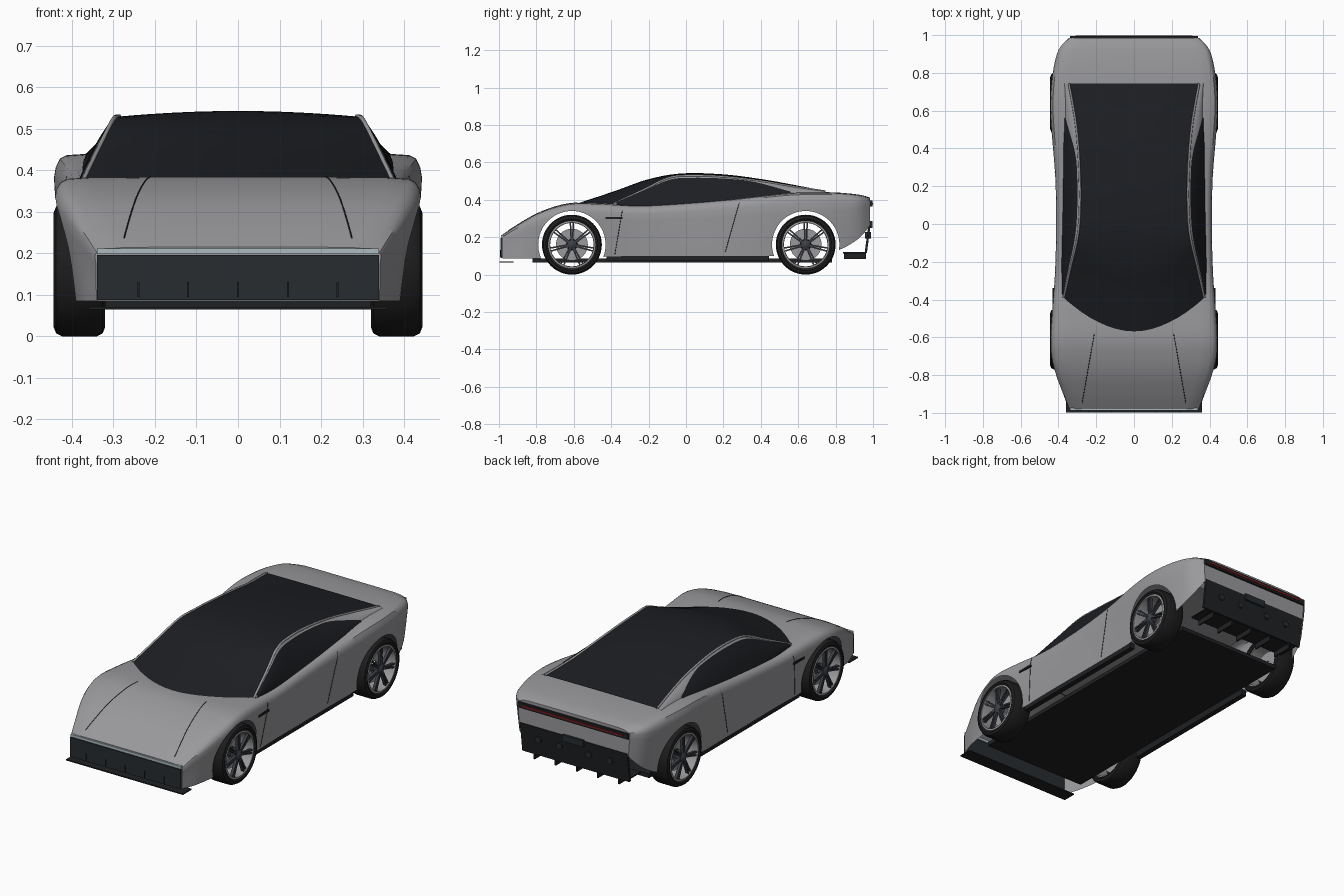
import bpy, bmesh, math
from mathutils import Vector, Matrix
from mathutils.bvhtree import BVHTree

if "Cube" in bpy.data.objects:
    bpy.data.objects.remove(bpy.data.objects["Cube"])


def mat(name, r, g, b):
    m = bpy.data.materials.new(name)
    m.diffuse_color = (r, g, b, 1)
    m.use_nodes = True
    m.node_tree.nodes["Principled BSDF"].inputs["Base Color"].default_value = m.diffuse_color
    return m


GLASS = mat("dark_glass", .012, .013, .016)
BLACK = mat("black_trim", .014, .015, .017)
FASCIA = mat("fascia", .02, .025, .03)
RUBBER = mat("rubber", .012, .012, .013)
SPOKE = mat("spoke_metal", .045, .05, .06)
PAINT = mat("paint", .32, .32, .335)
LIGHT = mat("light_bar", .42, .5, .53)
RED = mat("red_lamp", .25, .01, .01)


def finish(name, bm, m=None, angle=35):
    bmesh.ops.recalc_face_normals(bm, faces=bm.faces)
    me = bpy.data.meshes.new(name)
    bm.to_mesh(me)
    bm.free()
    o = bpy.data.objects.new(name, me)
    bpy.context.collection.objects.link(o)
    if m:
        me.materials.append(m)
    bpy.ops.object.select_all(action='DESELECT')
    o.select_set(True)
    bpy.context.view_layer.objects.active = o
    bpy.ops.object.shade_smooth_by_angle(angle=math.radians(angle))
    return o


def spline(pts, n):
    """Catmull-Rom through tuples of any length"""
    out, P = [], [Vector(p) for p in pts]
    for i in range(len(P) - 1):
        a, b, c, d = P[max(i - 1, 0)], P[i], P[i + 1], P[min(i + 2, len(P) - 1)]
        for k in range(n):
            t = k / n
            out.append(.5 * (2 * b + (c - a) * t + (2 * a - 5 * b + 4 * c - d) * t * t
                             + (3 * b - a - 3 * c + d) * t ** 3))
    return out + [P[-1]]


def grid(name, rows, m=None, closed=False, caps=False, wrap=False, angle=35):
    bm = bmesh.new()
    V = [[bm.verts.new(p) for p in r] for r in rows]
    n, k = len(V), len(V[0])
    for i in range(n if wrap else n - 1):
        for j in range(k if closed else k - 1):
            a, b = V[i], V[(i + 1) % n]
            bm.faces.new((a[j], a[(j + 1) % k], b[(j + 1) % k], b[j]))
    if caps:
        bm.faces.new(V[0])
        bm.faces.new(V[-1])
    return finish(name, bm, m, angle)


def box(name, c, size, m=None, rx=0):
    bm = bmesh.new()
    bmesh.ops.create_cube(bm, size=1, matrix=Matrix.Translation(c) @ Matrix.Rotation(rx, 4, 'X')
                          @ Matrix.Diagonal((*size, 1)))
    return finish(name, bm, m)


def lathe(name, profile, centre, m=None, n=48, side=1):
    """Spin a closed (x, r) profile round the x axis"""
    rows = []
    for i in range(n):
        a = 2 * math.pi * i / n
        rows.append([(centre[0] + side * x, centre[1] + r * math.cos(a), centre[2] + r * math.sin(a))
                     for x, r in profile])
    return grid(name, rows, m, closed=True, wrap=True)


def line(name, pts, m, r=.002):
    cu = bpy.data.curves.new(name, 'CURVE')
    cu.dimensions = '3D'
    cu.bevel_depth, cu.bevel_resolution = r, 1
    s = cu.splines.new('POLY')
    s.points.add(len(pts) - 1)
    for p, q in zip(s.points, pts):
        p.co = (*q, 1)
    cu.materials.append(m)
    o = bpy.data.objects.new(name, cu)
    bpy.context.collection.objects.link(o)


# Body shell: stations of y, half width, top z, sill half width, sill z
ST = [(-.98, .345, .215, .34, .085), (-.9, .375, .268, .37, .085), (-.8, .412, .325, .388, .085),
      (-.7, .437, .363, .395, .085), (-.6, .442, .383, .4, .09), (-.45, .432, .381, .402, .095),
      (-.25, .418, .371, .402, .1), (0, .412, .384, .402, .1), (.25, .417, .405, .402, .1),
      (.5, .437, .433, .405, .1), (.65, .443, .441, .405, .1), (.8, .43, .439, .4, .125),
      (.92, .4, .428, .375, .19), (.985, .345, .412, .335, .265)]
rows = []
for y, w, zt, wb, zb in spline(ST, 6):
    h = zt - zb
    half = [(w * .45, zt), (w * .8, zt - .001), (w - .03, zt - .005), (w - .014, zt - .013),
            (w - .004, zt - .1 * h), (w, zt - .17 * h), (w - .003, zt - .32 * h),
            (.4 * w + .6 * wb, zb + .3 * h), (wb, zb)]
    rows.append([(0, y, zt)] + [(x, y, z) for x, z in half] + [(-x, y, z) for x, z in half[::-1]])
body = grid("body_shell", rows, PAINT, closed=True, caps=True)

# Wheel arches cut out, then the body opened from underneath
WY, R = (-.61, .64), .18
for y in WY:
    bm = bmesh.new()
    bmesh.ops.create_cone(bm, cap_ends=True, segments=64, radius1=R, radius2=R, depth=1.2,
                          matrix=Matrix.Translation((0, y, .16)) @ Matrix.Rotation(math.pi / 2, 4, 'Y'))
    cut = finish("arch_cutter", bm)
    cut.hide_render = True
    md = body.modifiers.new("arch", 'BOOLEAN')
    md.operation, md.object, md.solver = 'DIFFERENCE', cut, 'EXACT'
    bpy.context.view_layer.objects.active = body
    bpy.ops.object.modifier_apply(modifier=md.name)
    bpy.data.objects.remove(cut)
bm = bmesh.new()
bm.from_mesh(body.data)
bm.normal_update()
drop = []
for f in bm.faces:
    on_arch = any(all(abs(math.hypot(v.co.y - y, v.co.z - .16) - R) < .002 for v in f.verts) for y in WY)
    if (on_arch and abs(f.normal.x) < .3) or f.normal.z < -.6:
        drop.append(f)
bmesh.ops.delete(bm, geom=drop, context='FACES')
tree = BVHTree.FromBMesh(bm)
bm.to_mesh(body.data)
bm.free()

# Cabin: centre y, centre z, rail x, rail y, rail z, belt x, belt z
CB = [(-.575, .382, .372, -.39, .377, .376, .373), (-.38, .447, .336, -.23, .452, .38, .37),
      (-.2, .51, .303, -.09, .518, .378, .376), (-.02, .541, .289, .03, .529, .375, .385),
      (.2, .536, .286, .2, .523, .372, .4), (.4, .511, .295, .4, .5, .37, .423),
      (.56, .483, .312, .56, .473, .366, .436), (.745, .447, .345, .745, .445, .37, .438)]
cab = spline(CB, 6)
top = []
for yc, zc, xe, ye, ze, xb, zb in cab:
    top.append([(xe * s / 8, yc + (ye - yc) * (s / 8) ** 2, zc + (ze - zc) * (s / 8) ** 2)
                for s in range(-8, 9)])
grid("windscreen_and_roof_glass", top, GLASS)
for s in (-1, 1):
    side, win = [], []
    for yc, zc, xe, ye, ze, xb, zb in cab:
        a, b = Vector((s * xe, ye, ze)), Vector((s * xb, ye, zb - .006))
        bulge = Vector((s * .006, 0, .004))
        at = lambda u: a.lerp(b, u) + bulge * 4 * u * (1 - u)
        side.append([at(u / 6) for u in range(7)])
        if -.38 < ye < .575:
            u0 = .1 + .75 * max(0, (ye - .3) / .27) ** 2
            win.append([at(u0 + (1 - u0) * k / 6) + Vector((s * .003, 0, .002)) for k in range(7)])
    grid("cabin_side", side, PAINT)
    grid("side_window", win, GLASS)
    line("roof_rail", [r[0] for r in side], PAINT, .006)


# Panel gaps laid on the body
def on_side(s, y, z):
    return tree.ray_cast(Vector((s, y, z)), Vector((-s, 0, 0)))[0]


def seam(name, f, a, b):
    pts = [f(a[0] + (b[0] - a[0]) * t / 14, a[1] + (b[1] - a[1]) * t / 14) for t in range(15)]
    line(name, [p for p in pts if p], BLACK, .0018)


for s in (-1, 1):
    side = lambda y, z: on_side(s, y, z)
    seam("door_front_gap", side, (-.34, .345), (-.38, .11))
    seam("door_rear_gap", side, (.285, .385), (.21, .12))
    seam("hood_gap", lambda x, y: tree.ray_cast(Vector((x, y, 1)), Vector((0, 0, -1)))[0],
         (s * .21, -.58), (s * .275, -.95))
    p = on_side(s, -.385, .302)
    box("side_marker", (p.x, -.385, .302), (.012, .09, .012), BLACK)
    box("side_skirt", (s * .385, .01, .092), (.03, .87, .034), BLACK)

# Nose
box("front_fascia", (0, -.984, .142), (.68, .014, .108), FASCIA)
box("front_light_bar", (0, -.981, .205), (.68, .014, .014), LIGHT)
box("front_splitter", (0, -.96, .067), (.72, .076, .006), BLACK)
for x in (-.24, -.12, 0, .12, .24):
    box("fascia_fin", (x, -.991, .113), (.005, .008, .036), BLACK)
box("underfloor", (0, -.02, .075), (.64, 1.6, .022), BLACK)

# Tail
box("tail_strip", (0, .988, .38), (.68, .016, .03), BLACK)
box("tail_lamp", (0, .994, .38), (.62, .01, .008), RED)
box("rear_panel", (0, .972, .198), (.66, .012, .165), BLACK, -.13)
box("plate_recess", (0, .988, .268), (.13, .018, .036), FASCIA)
box("diffuser_floor", (0, .9, .117), (.62, .12, .006), BLACK)
for x in (-.26, -.13, 0, .13, .26):
    box("diffuser_fin", (x, .903, .102), (.008, .118, .036), BLACK)
for x in (-.22, -.09, .09, .22):
    bm = bmesh.new()
    bmesh.ops.create_cone(bm, cap_ends=True, segments=24, radius1=.017, radius2=.017, depth=.03,
                          matrix=Matrix.Translation((x, .973, .21)) @ Matrix.Rotation(math.pi / 2, 4, 'X'))
    finish("exhaust", bm, FASCIA)

# Wheels
for s in (-1, 1):
    for y in WY:
        c = (s * .382, y, .16)
        lathe("tire", [(-.055, .126), (-.062, .138), (-.056, .153), (-.042, .16), (.042, .16),
                       (.056, .153), (.062, .138), (.055, .126)], c, RUBBER, side=s)
        lathe("rim", [(-.05, .128), (.056, .128), (.058, .118), (.045, .116), (-.05, .119)], c, PAINT, side=s)
        lathe("hub", [(.02, .001), (.02, .03), (.05, .026), (.058, .016), (.06, .001)], c, SPOKE, 24, s)
        lathe("brake_disc", [(-.006, .03), (-.006, .085), (.004, .085), (.004, .03)], c, PAINT, side=s)
        bm = bmesh.new()
        for i in range(7):
            for off in (-.006, .006):
                bmesh.ops.create_cube(bm, size=1, matrix=Matrix.Translation((c[0] + s * .045, y, .16))
                                      @ Matrix.Rotation(2 * math.pi * i / 7, 4, 'X')
                                      @ Matrix.Translation((0, off, .07))
                                      @ Matrix.Rotation(-off * 8, 4, 'X')
                                      @ Matrix.Diagonal((.016, .008, .1, 1)))
        finish("spokes", bm, SPOKE)
